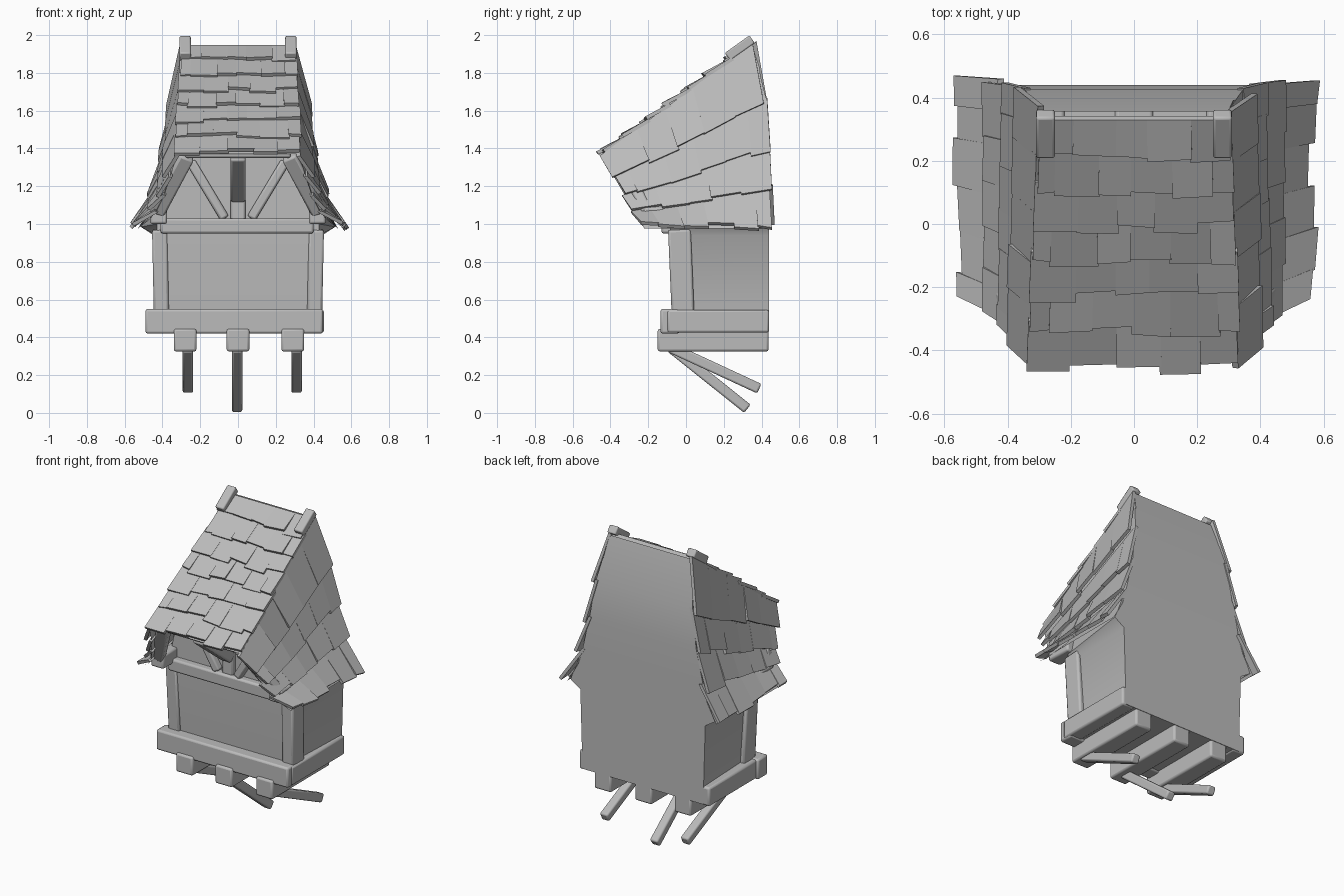
import bpy, bmesh, math, random
from mathutils import Vector

random.seed(7)
if "Cube" in bpy.data.objects:
    bpy.data.objects.remove(bpy.data.objects["Cube"])

grey = bpy.data.materials.new("plain grey")
grey.use_nodes = True
grey.diffuse_color = (0.5, 0.5, 0.5, 1)
grey.node_tree.nodes["Principled BSDF"].inputs["Base Color"].default_value = (0.5, 0.5, 0.5, 1)


def finish(name, bm, bevel=0.0):
    bmesh.ops.recalc_face_normals(bm, faces=bm.faces)
    mesh = bpy.data.meshes.new(name)
    bm.to_mesh(mesh)
    bm.free()
    mesh.materials.append(grey)
    ob = bpy.data.objects.new(name, mesh)
    bpy.context.collection.objects.link(ob)
    if bevel:
        mod = ob.modifiers.new("soft edges", 'BEVEL')
        mod.width, mod.segments = bevel, 2
    bpy.ops.object.select_all(action='DESELECT')
    ob.select_set(True)
    bpy.context.view_layer.objects.active = ob
    bpy.ops.object.shade_smooth_by_angle(angle=math.radians(35))


def hexa(bm, top, bottom):
    """Six-sided block from two matching rings of four points."""
    a = [bm.verts.new(p) for p in top]
    b = [bm.verts.new(p) for p in bottom]
    bm.faces.new(a)
    bm.faces.new(b[::-1])
    for i in range(4):
        j = (i + 1) % 4
        bm.faces.new((a[i], b[i], b[j], a[j]))


def beam(name, start, end, width, depth, bevel=0.012):
    """Rectangular timber between two points; width runs closest to x."""
    start, end = Vector(start), Vector(end)
    d = (end - start).normalized()
    ref = Vector((1, 0, 0)) if abs(d.x) < 0.9 else Vector((0, 1, 0))
    s = (ref - d * ref.dot(d)).normalized()
    t = d.cross(s)
    ring = [s * (width / 2 * i) + t * (depth / 2 * j) for i, j in ((-1, -1), (1, -1), (1, 1), (-1, 1))]
    bm = bmesh.new()
    hexa(bm, [start + r for r in ring], [end + r for r in ring])
    finish(name, bm, bevel)


# Roof surfaces: u runs along a row, v from the top down to the eave
def lerp(a, b, t):
    return a + (b - a) * t


def front_slope(u, v):
    w = lerp(0.295, 0.325, v)
    return Vector((lerp(-w, w, u), lerp(0.335, -0.435, v), lerp(1.94, 1.37, v)))


def side_slope(sign):
    def surface(u, v):
        top_x, top_z = lerp(0.32, 0.295, u), lerp(1.37, 1.95, u)
        flare = 0.6 * v + 0.4 * max(v, 0) ** 6
        back = 0.35 + 0.10 * max(v, 0) ** 0.45
        return Vector((sign * lerp(top_x, 0.53, flare),
                       lerp(lerp(-0.44, -0.22, v), back, u), lerp(top_z, 0.975, v)))
    return surface


def normal(surface, u, v):
    e = 0.02
    v = max(v, 0.05)
    n = (surface(u + e, v) - surface(u - e, v)).cross(surface(u, v + e) - surface(u, v - e)).normalized()
    return n if n.z > 0 else -n


def roof_deck(name, surface, n=8):
    bm = bmesh.new()
    grid = [[bm.verts.new(surface(i / n, j / n)) for i in range(n + 1)] for j in range(n + 1)]
    for j in range(n):
        for i in range(n):
            bm.faces.new((grid[j][i], grid[j][i + 1], grid[j + 1][i + 1], grid[j + 1][i]))
    finish(name, bm)


def shingles(name, surface, rows, columns, lift, spacing=1.0):
    bm = bmesh.new()
    for r in range(rows):
        cuts = [(c + (0.5 if r % 2 else 0)) / columns + random.uniform(-0.03, 0.03)
                for c in range(columns + 1)]
        cuts = [0.0] + [c for c in cuts if 0.06 < c < 0.94] + [1.0]
        for u0, u1 in zip(cuts, cuts[1:]):
            v0 = max(0, (r / rows) ** spacing - 0.03)
            drop = ((r + 1) / rows) ** spacing + random.uniform(-0.015, 0.03)
            over = random.uniform(0, 0.03)
            a = u0 - (over if u0 == 0 else 0.004)
            b = u1 + (over if u1 == 1 else 0.004)
            rise = lift + random.uniform(-0.006, 0.01)
            top, bottom = [], []
            for u, v, h in ((a, v0, 0.010), (b, v0, 0.010),
                            (b, drop + random.uniform(-0.012, 0.012), rise), (a, drop, rise)):
                p, n = surface(u, v), normal(surface, u, v)
                top.append(p + n * h)
                bottom.append(p + n * (h - 0.02))
            hexa(bm, top, bottom)
    finish(name, bm)


roof_deck("front_roof_deck", front_slope)
shingles("front_roof_shingles", front_slope, 7, 5, 0.026)
for side, sign in (("left", 1), ("right", -1)):
    roof_deck(side + "_roof_deck", side_slope(sign))
    shingles(side + "_roof_shingles", side_slope(sign), 4, 5, 0.042, 0.8)

# House shell: front outline bridged to the taller back outline
front = [(0.41, 0.43), (0.43, 0.94), (0.43, 1.0), (0.40, 1.15), (0.365, 1.28), (0.33, 1.42), (0.29, 1.57)]
back = [(0.43, 0.43), (0.445, 0.94), (0.515, 0.985), (0.43, 1.2), (0.38, 1.42), (0.345, 1.66), (0.295, 1.94)]
bm = bmesh.new()
rings = []
for outline, is_back in ((front, False), (back, True)):
    ring = {}
    for sign in (-1, 1):
        ring[sign] = []
        for x, z in outline:
            y = 0.44 - max(0, z - 1.6) * 0.25 if is_back else (-0.055 - 0.03 * min(1, (z - 0.43) * 2))
            ring[sign].append(bm.verts.new((sign * x, y, z)))
    rings.append(ring)
    for i in range(len(outline) - 1):
        bm.faces.new((ring[-1][i], ring[1][i], ring[1][i + 1], ring[-1][i + 1]))
f, b = rings
for i in range(len(front) - 1):
    for sign in (-1, 1):
        bm.faces.new((f[sign][i], b[sign][i], b[sign][i + 1], f[sign][i + 1]))
bm.faces.new((f[-1][0], f[1][0], b[1][0], b[-1][0]))
finish("house_walls", bm)

# Timber frame around the wall
for side, sign in (("left", 1), ("right", -1)):
    beam(side + "_front_post", (sign * 0.405, -0.015, 0.5), (sign * 0.415, -0.035, 0.97), 0.08, 0.12)
    beam(side + "_sill", (sign * 0.42 - 0.01, -0.1, 0.485), (sign * 0.42 - 0.01, 0.44, 0.485), 0.09, 0.12)
    # Gable braces, bargeboards and purlins under the front roof
    beam(side + "_gable_brace", (sign * 0.07, -0.10, 1.03), (sign * 0.25, -0.10, 1.33), 0.05, 0.05)
    beam(side + "_bargeboard", (sign * 0.27, -0.36, 1.36), (sign * 0.43, -0.20, 1.06), 0.08, 0.06)
    beam(side + "_eave_purlin", (sign * 0.42, -0.225, 1.045), (sign * 0.42, -0.05, 1.045), 0.09, 0.09)
    beam(side + "_ridge_tip", (sign * 0.28, 0.22, 1.885), (sign * 0.28, 0.35, 1.978), 0.06, 0.05, 0.008)
beam("front_sill", (-0.49, -0.085, 0.485), (0.45, -0.085, 0.485), 0.10, 0.13)
beam("gable_crossbeam", (-0.41, -0.095, 0.99), (0.40, -0.095, 0.99), 0.07, 0.08)
beam("gable_post", (0, -0.09, 1.0), (0, -0.09, 1.45), 0.08, 0.04)
beam("eave_bracket", (0, -0.10, 1.14), (0, -0.39, 1.365), 0.08, 0.07)
beam("roof_eave_beam", (-0.28, -0.39, 1.37), (0.28, -0.39, 1.37), 0.05, 0.04)

# Floor joists with slanted struts running back towards the ground
for name, x, end in (("right", -0.28, (-0.265, 0.388, 0.128)), ("middle", 0, (-0.005, 0.325, 0.022)),
                     ("left", 0.29, (0.31, 0.388, 0.128))):
    beam(name + "_joist", (x, -0.15, 0.385), (x, 0.437, 0.385), 0.12, 0.12)
    beam(name + "_strut", (end[0], -0.08, 0.345), end, 0.055, 0.055, 0.01)
